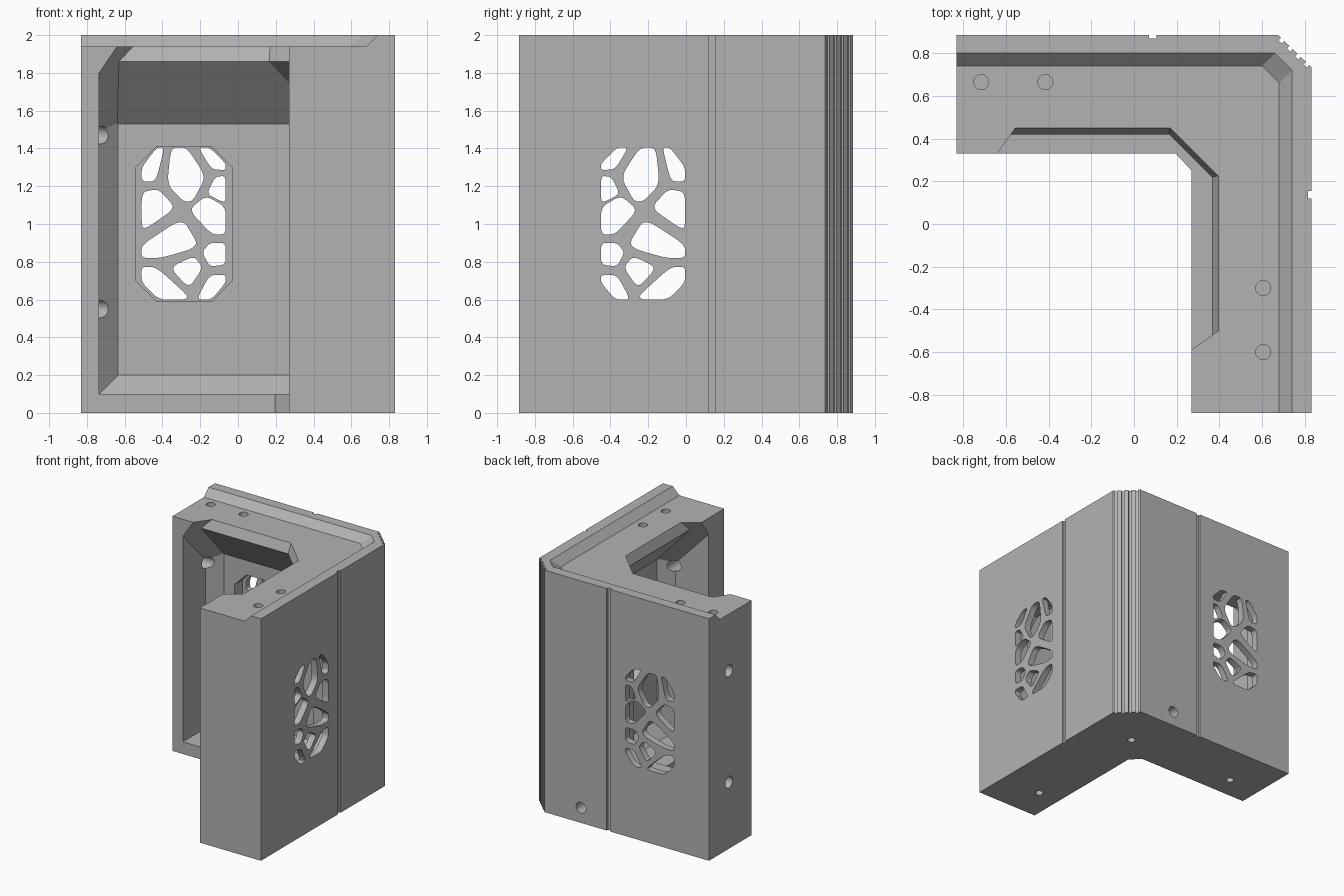
import bpy, bmesh, math
from mathutils import Vector

if "Cube" in bpy.data.objects:
    bpy.data.objects.remove(bpy.data.objects["Cube"])

grey = bpy.data.materials.new("grey plastic")
grey.diffuse_color = (0.45, 0.45, 0.45, 1)
grey.use_nodes = True
grey.node_tree.nodes["Principled BSDF"].inputs["Base Color"].default_value = grey.diffuse_color


def swap(p):
    """Mirror a point across the diagonal, from the back wing to the right wing."""
    return Vector((p[1] - 0.055, p[0] + 0.055, p[2]))


def turn(p):
    """Turn a vent point from the back wing to the right wing."""
    return Vector((p[1] - 0.055, -0.515 - p[0], p[2]))


def loft(bm, rings):
    """Closed solid through rings of equal length."""
    vs = [[bm.verts.new(p) for p in r] for r in rings]
    n = len(vs[0])
    for a, b in zip(vs, vs[1:]):
        for i in range(n):
            j = (i + 1) % n
            bm.faces.new((a[i], a[j], b[j], b[i]))
    bm.faces.new(vs[0])
    bm.faces.new(vs[-1])


def rod(bm, a, b, r, n=24):
    """Round hole cutter between two points."""
    a, b = Vector(a), Vector(b)
    d = (b - a).normalized()
    u = d.orthogonal().normalized()
    v = d.cross(u)
    ring = [r * (math.cos(t) * u + math.sin(t) * v)
            for t in (2 * math.pi * (i + 0.5) / n for i in range(n))]
    loft(bm, [[a + p for p in ring], [b + p for p in ring]])


def make(name, bm):
    bmesh.ops.recalc_face_normals(bm, faces=bm.faces[:])
    me = bpy.data.meshes.new(name)
    bm.to_mesh(me)
    bm.free()
    me.materials.append(grey)
    ob = bpy.data.objects.new(name, me)
    bpy.context.collection.objects.link(ob)
    return ob


def cut(target, name, bm):
    """Subtract a cutter mesh and drop the cutter."""
    tool = make(name, bm)
    mod = target.modifiers.new(name, 'BOOLEAN')
    mod.operation, mod.solver, mod.object = 'DIFFERENCE', 'EXACT', tool
    dg = bpy.context.evaluated_depsgraph_get()
    me = bpy.data.meshes.new_from_object(target.evaluated_get(dg))
    target.modifiers.clear()
    target.data = me
    bpy.data.objects.remove(tool)


def rounded(pts, k=0.3, steps=4):
    """Polygon with each corner replaced by a short curve."""
    out = []
    for i, p in enumerate(pts):
        p = Vector(p)
        a = p.lerp(Vector(pts[i - 1]), k)
        b = p.lerp(Vector(pts[(i + 1) % len(pts)]), k)
        out += [a.lerp(p, t / steps).lerp(p.lerp(b, t / steps), t / steps)
                for t in range(steps + 1)]
    return out


# L-shaped body with seam grooves and a ribbed, chamfered outer corner
outline = [(-0.83, 0.33), (-0.83, 0.885), (0.07, 0.885), (0.07, 0.868),
           (0.105, 0.868), (0.105, 0.885)]
a, b = Vector((0.675, 0.885)), Vector((0.83, 0.735))
inward = Vector((-0.0115, -0.0115))
outline.append(a)
for i in range(4):
    p, q = a.lerp(b, (i + 0.35) / 4), a.lerp(b, (i + 0.75) / 4)
    outline += [p, p + inward, q + inward, q]
outline += [b, (0.83, 0.155), (0.815, 0.155), (0.815, 0.12), (0.83, 0.12),
            (0.83, -0.885), (0.27, -0.885), (0.27, 0.25), (0.195, 0.33)]
bm = bmesh.new()
loft(bm, [[(p[0], p[1], z) for p in outline] for z in (0, 2)])
body = make("corner_body", bm)

# Step in the top that leaves a sloped lip along the outer edges
bm = bmesh.new()
rings = []
for o, z in ((0, 1.94), (0.12, 2.06)):
    rings.append([(-1, -1, z), (0.68 + o, -1, z), (0.68 + o, 0.66 + o, z),
                  (0.60 + o, 0.74 + o, z), (-1, 0.74 + o, z)])
loft(bm, rings)
cut(body, "top_step", bm)

# Hollow swept round the inside: y, z of the section and x at the corner
section = [(0.28, 0.1, 0.215), (0.625, 0.1, 0.35), (0.725, 0.2, 0.47),
           (0.725, 1.53, 0.47), (0.42, 1.86, 0.165), (0.45, 1.94, 0.17),
           (0.45, 2.1, 0.17), (0.28, 2.1, 0.215)]
end = [Vector((-0.735, y, z)) for y, z, x in section]
mid = [Vector((x, y, z)) for y, z, x in section]
bm = bmesh.new()
loft(bm, [end, mid, [swap(p) for p in mid], [swap(p) for p in end]])
# Sloped faces at both ends of the hollow
for co, no in (((-0.735, 0.625, 0), (-1, 1, 0)),
               ((-0.735, 0.33, 1.8), (-0.0168, 0.0119, 0.0114))):
    no = Vector(no).normalized()
    for c, n in ((Vector(co), no), (swap(co), Vector((no.y, no.x, no.z)))):
        bmesh.ops.bisect_plane(bm, geom=bm.verts[:] + bm.edges[:] + bm.faces[:],
                               dist=1e-5, plane_co=c, plane_no=n, clear_outer=True)
        bmesh.ops.holes_fill(bm, edges=[e for e in bm.edges if e.is_boundary], sides=0)
cut(body, "inner_hollow", bm)

# Eight-sided recess behind each vent
octagon = [(-0.54, 0.70), (-0.54, 1.30), (-0.43, 1.41), (-0.14, 1.41),
           (-0.03, 1.30), (-0.03, 0.70), (-0.14, 0.59), (-0.43, 0.59)]
bm = bmesh.new()
for f in (Vector, turn):
    loft(bm, [[f((x, y, z)) for x, z in octagon] for y in (0.70, 0.83)])
cut(body, "vent_recess", bm)

# Cell-shaped vent openings
cells = [
    [(-.51, 1.225), (-.51, 1.30), (-.43, 1.405), (-.39, 1.405), (-.435, 1.225)],
    [(-.355, 1.405), (-.27, 1.405), (-.17, 1.25), (-.24, 1.12), (-.29, 1.12), (-.375, 1.21)],
    [(-.21, 1.405), (-.15, 1.405), (-.065, 1.32), (-.065, 1.285), (-.14, 1.29)],
    [(-.165, 1.16), (-.12, 1.25), (-.065, 1.255), (-.065, 1.12), (-.09, 1.12)],
    [(-.51, 1.17), (-.42, 1.185), (-.33, 1.085), (-.48, .98), (-.51, .98)],
    [(-.26, 1.075), (-.17, 1.15), (-.065, 1.09), (-.065, .945), (-.14, .945)],
    [(-.51, .89), (-.295, 1.03), (-.215, .90), (-.25, .865), (-.41, .82), (-.51, .82)],
    [(-.19, .85), (-.15, .90), (-.065, .90), (-.065, .785), (-.15, .775)],
    [(-.36, .77), (-.235, .83), (-.185, .77), (-.26, .66)],
    [(-.51, .775), (-.43, .77), (-.265, .62), (-.28, .60), (-.42, .60), (-.51, .69)],
    [(-.22, .60), (-.15, .73), (-.065, .73), (-.065, .69), (-.14, .60)],
]
bm = bmesh.new()
for f in (Vector, turn):
    for c in cells:
        loft(bm, [[f((p.x, y, p.y)) for p in rounded(c)] for y in (0.78, 0.95)])
cut(body, "vent_openings", bm)

# Screw holes in the ends, pin holes above and below, cable hole at the back
bm = bmesh.new()
for z in (0.55, 1.47):
    p, q = (-0.9, 0.625, z), (-0.62, 0.625, z)
    rod(bm, p, q, 0.048)
    rod(bm, swap(p), swap(q), 0.048)
for x in (-0.715, -0.415):
    p, q = (x, 0.665, 2.0), (x, 0.665, 1.84)
    rod(bm, p, q, 0.035)
    p, q = (x + 0.06, 0.66, 2.0), (x + 0.06, 0.66, 1.84)
    rod(bm, swap(p), swap(q), 0.035)
for x, y in ((0.447, 0.5), (0.467, -0.595), (-0.543, 0.515)):
    rod(bm, (x, y, -0.1), (x, y, 0.07), 0.03)
rod(bm, (0.34, 0.95, 0.125), (0.34, 0.58, 0.125), 0.045)
cut(body, "screw_holes", bm)

# Smooth round holes, crisp edges elsewhere
bpy.context.view_layer.objects.active = body
body.select_set(True)
bpy.ops.object.shade_smooth_by_angle(angle=math.radians(25))
